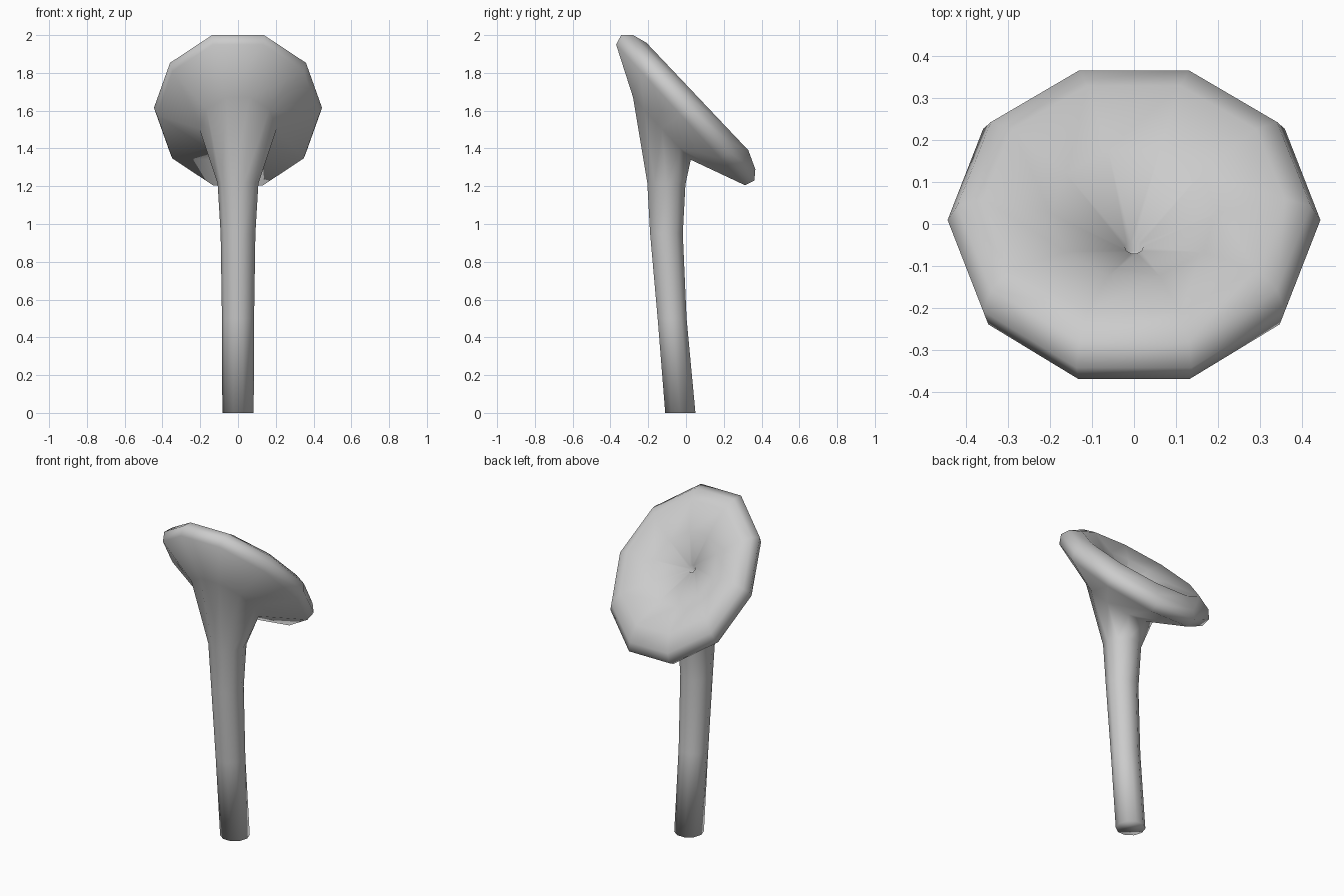
import bpy, bmesh, math

if "Cube" in bpy.data.objects:
    bpy.data.objects.remove(bpy.data.objects["Cube"])

SIDES = 10
K = math.sin(math.radians(72))  # flat edge distance of a ten-sided ring

# Each ring: front (y, z), back (y, z), half width in x
rings = [
    # stem
    (-0.11, 0.00, 0.05, 0.00, 0.083),
    (-0.15, 0.50, 0.003, 0.50, 0.085),
    (-0.19, 0.95, -0.017, 0.95, 0.092),
    (-0.205, 1.22, -0.003, 1.21, 0.108),
    # flare under the cap
    (-0.28, 1.67, 0.025, 1.34, 0.205),
    # rounded rim
    (-0.37, 1.95, 0.313, 1.205, 0.43),
    (-0.343, 2.00, 0.362, 1.23, 0.445),
    (-0.28, 2.00, 0.367, 1.29, 0.422),
    (-0.21, 1.96, 0.33, 1.39, 0.36),
    # sunken funnel
    (-0.125, 1.81, 0.178, 1.49, 0.20),
    (-0.07, 1.635, -0.04, 1.603, 0.022),
    (-0.085, 1.60, -0.065, 1.58, 0.016),
]

bm = bmesh.new()
loops = []
for y0, z0, y1, z1, rx in rings:
    cy, cz = (y0 + y1) / 2, (z0 + z1) / 2
    ay, az = (y1 - y0) / 2 / K, (z1 - z0) / 2 / K
    loop = []
    for i in range(SIDES):
        a = 2 * math.pi * i / SIDES
        s = math.sin(a)
        loop.append(bm.verts.new((rx * math.cos(a), cy + ay * s, cz + az * s)))
    loops.append(loop)

# skin the rings and close both ends
for lo, hi in zip(loops, loops[1:]):
    for i in range(SIDES):
        j = (i + 1) % SIDES
        bm.faces.new((lo[i], lo[j], hi[j], hi[i]))
bm.faces.new(loops[0][::-1])
bm.faces.new(loops[-1])
bmesh.ops.recalc_face_normals(bm, faces=bm.faces)

# smooth shading all over, including the base
for f in bm.faces:
    f.smooth = True

mesh = bpy.data.meshes.new("funnel_mushroom")
bm.to_mesh(mesh)
bm.free()
obj = bpy.data.objects.new("funnel_mushroom", mesh)
bpy.context.collection.objects.link(obj)
